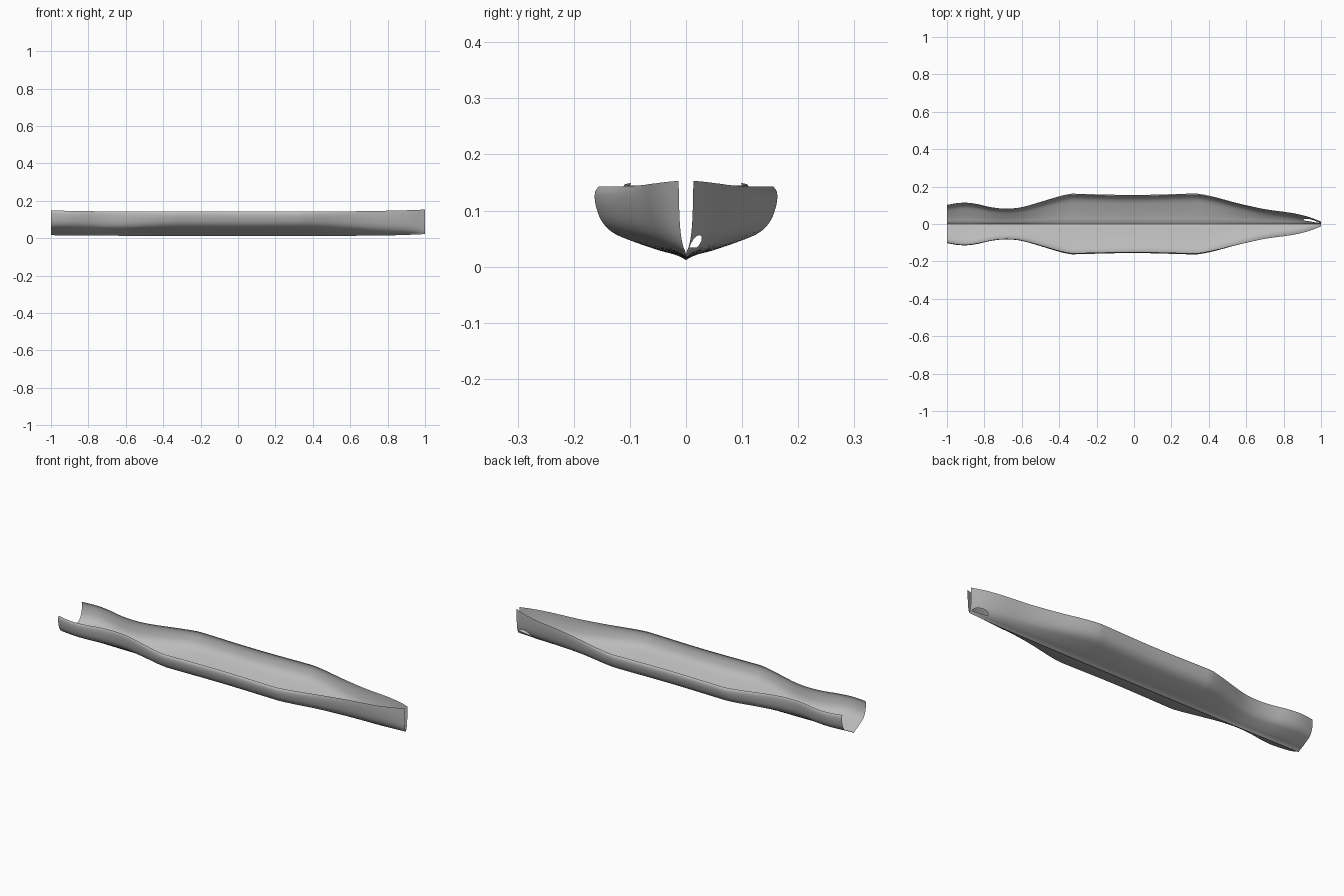
import bpy, bmesh, math
from mathutils import Vector

cube = bpy.data.objects.get("Cube")
if cube:
    bpy.data.objects.remove(cube, do_unlink=True)

# Half breadth along the length, stern to bow
BREADTH = [(-1, .102), (-.95, .111), (-.9, .114), (-.84, .107), (-.76, .089), (-.68, .082),
           (-.6, .09), (-.5, .118), (-.4, .148), (-.34, .161), (-.3, .161), (0, .155),
           (.3, .162), (.34, .162), (.42, .147), (.55, .113), (.7, .08), (.85, .058),
           (.93, .039), (1, .013)]
KEEL = [(-1, .016), (-.6, .013), (0, .012), (.6, .013), (.85, .016), (1, .022)]
SHEER = [(-1, .149), (-.85, .145), (-.5, .143), (.5, .143), (.85, .148), (1, .153)]

# Cross-sections as (breadth fraction, height fraction), keel to rim
MID = [(0, 0), (.12, .07), (.3, .13), (.6, .26), (.8, .37), (.92, .52),
       (.98, .7), (1, .83), (.995, .93), (.96, 1)]
BOW = [(0, 0), (.15, .05), (.35, .1), (.56, .18), (.73, .29), (.84, .42),
       (.91, .56), (.96, .71), (.99, .86), (1, 1)]


def curve(points, x):
    """Smooth cubic through the points."""
    n = len(points)
    i = max(k for k in range(n - 1) if points[k][0] <= x or k == 0)

    def slope(k):
        a, b = points[max(k - 1, 0)], points[min(k + 1, n - 1)]
        return (b[1] - a[1]) / (b[0] - a[0])

    (x0, y0), (x1, y1) = points[i], points[i + 1]
    h = x1 - x0
    t = (x - x0) / h
    return (y0 * (1 + 2 * t) * (1 - t) ** 2 + slope(i) * h * t * (1 - t) ** 2
            + y1 * t * t * (3 - 2 * t) + slope(i + 1) * h * t * t * (t - 1))


def section(x, s):
    """Half section point at station x, s running from keel to rim."""
    blend = min(max((x - .35) / .55, 0), 1)
    blend = blend * blend * (3 - 2 * blend)
    fy, fz = [curve(list(enumerate(m[a] for m in MID)), s) * (1 - blend)
              + curve(list(enumerate(b[a] for b in BOW)), s) * blend for a in (0, 1)]
    keel = curve(KEEL, x)
    return curve(BREADTH, x) * fy, keel + (curve(SHEER, x) - keel) * fz


# Hull skin: rim to keel to the other rim at each station
STATIONS, HALF = 120, 27
bm = bmesh.new()
rows = []
for i in range(STATIONS + 1):
    x = -1 + 2 * i / STATIONS
    row = []
    for j in range(-HALF, HALF + 1):
        y, z = section(x, abs(j) * 9 / HALF)
        row.append(bm.verts.new((x, math.copysign(y, j), z)))
    rows.append(row)
for a, b in zip(rows, rows[1:]):
    for j in range(2 * HALF):
        bm.faces.new((a[j], a[j + 1], b[j + 1], b[j]))

# Arched opening low on the left-hand side of the bow
STEPS = 10
arch = [Vector((.947 + .042 * math.cos(math.pi * k / STEPS), 0,
                .034 + .022 * math.sin(math.pi * k / STEPS))) for k in range(STEPS + 1)]
edges = []
for p, q in zip(arch, arch[1:] + arch[:1]):
    d = q - p
    edges.append((p, Vector((d.z, 0, -d.x)).normalized()))


def near_arch(face):
    c = face.calc_center_median()
    return c.y > 0 and .88 < c.x and c.z < .08


for point, outward in edges:
    faces = [f for f in bm.faces if near_arch(f)]
    geom = faces + list({e for f in faces for e in f.edges}) + list({v for f in faces for v in f.verts})
    bmesh.ops.bisect_plane(bm, geom=geom, dist=1e-6, plane_co=point, plane_no=outward)
hole = [f for f in bm.faces if near_arch(f)
        and all((f.calc_center_median() - p).dot(n) < 0 for p, n in edges)]
bmesh.ops.delete(bm, geom=hole, context='FACES')

# Outward normals: the keel faces down
bm.normal_update()
if sum(f.normal.z * f.calc_area() for f in bm.faces) > 0:
    bmesh.ops.reverse_faces(bm, faces=bm.faces[:])

mesh = bpy.data.meshes.new("hull")
bm.to_mesh(mesh)
bm.free()
hull = bpy.data.objects.new("hull", mesh)
bpy.context.collection.objects.link(hull)

# Plain grey material
grey = bpy.data.materials.new("hull_grey")
grey.use_nodes = True
colour = (.5, .5, .5, 1)
grey.diffuse_color = colour
grey.node_tree.nodes["Principled BSDF"].inputs["Base Color"].default_value = colour
mesh.materials.append(grey)

bpy.ops.object.select_all(action='DESELECT')
hull.select_set(True)
bpy.context.view_layer.objects.active = hull
bpy.ops.object.shade_smooth_by_angle(angle=math.radians(30))
